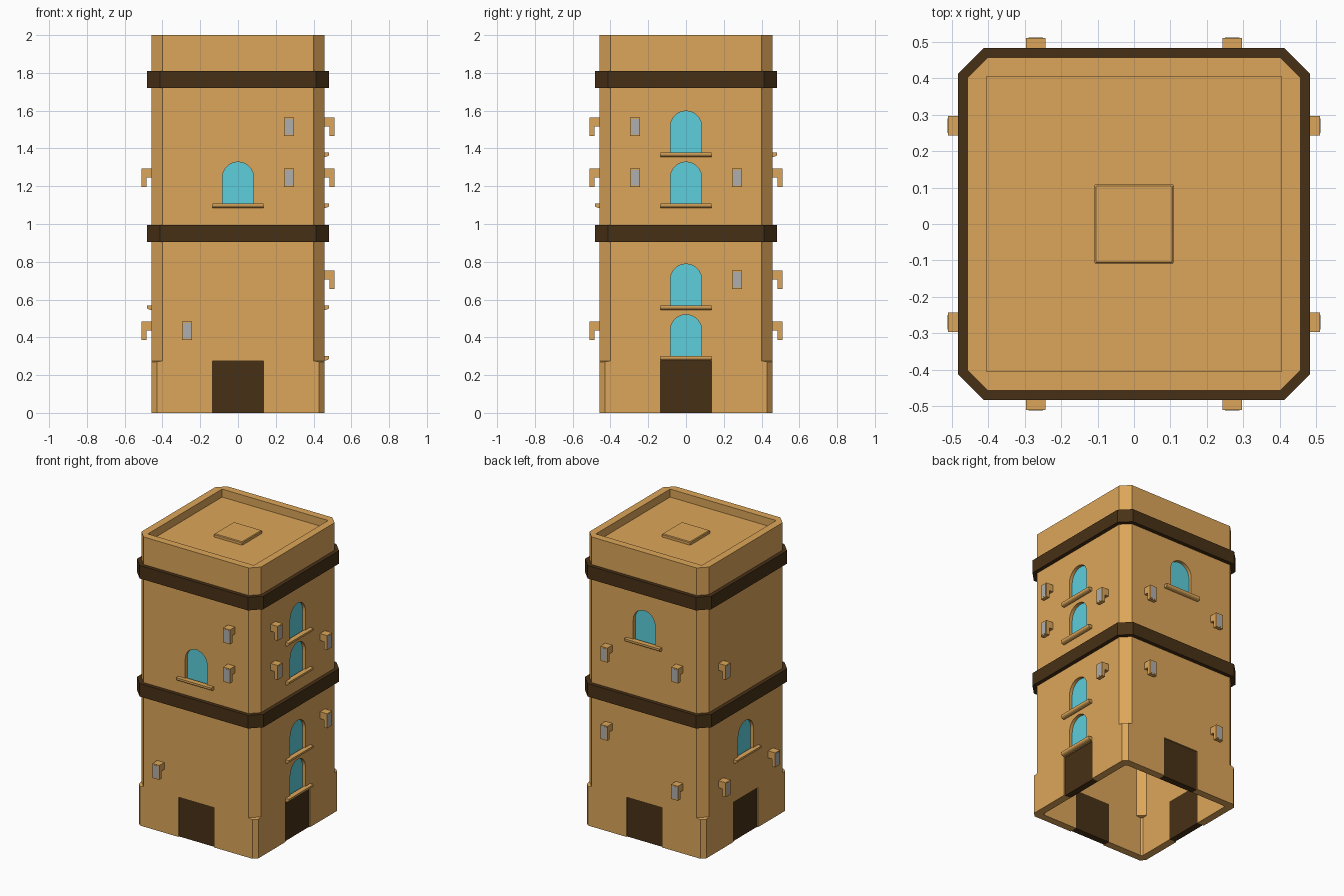
import bpy, bmesh
from math import pi, sin, cos
from mathutils import Matrix, Vector

if "Cube" in bpy.data.objects:
    bpy.data.objects.remove(bpy.data.objects["Cube"])

WALL = 0.457          # half width of the tower
IN = 0.405            # half width of the inside


def material(name, rgb):
    m = bpy.data.materials.new(name)
    m.diffuse_color = (*rgb, 1)
    m.use_nodes = True
    m.node_tree.nodes["Principled BSDF"].inputs["Base Color"].default_value = m.diffuse_color
    return m


CLAY = material("clay", (0.72, 0.38, 0.10))
WOOD = material("dark_wood", (0.064, 0.03, 0.008))
GLASS = material("glass", (0.11, 0.62, 0.71))
GREY = material("grey_panel", (0.43, 0.43, 0.43))


def finish(name, bm, mat):
    bmesh.ops.recalc_face_normals(bm, faces=bm.faces)
    me = bpy.data.meshes.new(name)
    bm.to_mesh(me)
    bm.free()
    ob = bpy.data.objects.new(name, me)
    bpy.context.collection.objects.link(ob)
    if mat:
        me.materials.append(mat)
    return ob


def octagon(bm, half, ch, z):
    k = half - ch
    pts = [(k, -half), (half, -k), (half, k), (k, half),
           (-k, half), (-half, k), (-half, -k), (-k, -half)]
    return [bm.verts.new((x, y, z)) for x, y in pts]


def loft(name, rings, mat, closed=False):
    """Skin (half width, corner chamfer, z) octagons; cap the ends or close the loop."""
    bm = bmesh.new()
    loops = [octagon(bm, *r) for r in rings]
    pairs = list(zip(loops, loops[1:]))
    if closed:
        pairs.append((loops[-1], loops[0]))
    else:
        bm.faces.new(loops[0])
        bm.faces.new(loops[-1])
    for a, b in pairs:
        for i in range(8):
            j = (i + 1) % 8
            bm.faces.new((a[i], a[j], b[j], b[i]))
    return finish(name, bm, mat)


def prism(bm, side, at, pts):
    """at(p, end) gives (u, outward, z) on a wall; side 0..3 = front, right, back, left."""
    rot = Matrix.Rotation(side * pi / 2, 3, 'Z')
    ends = []
    for e in (0, 1):
        ring = []
        for p in pts:
            u, d, z = at(p, e)
            ring.append(bm.verts.new(rot @ Vector((u, -d, z))))
        ends.append(ring)
    a, b = ends
    bm.faces.new(a)
    bm.faces.new(b)
    n = len(pts)
    for i in range(n):
        j = (i + 1) % n
        bm.faces.new((a[i], a[j], b[j], b[i]))


def panel(bm, side, pts, d0, d1):          # front outline pushed through the wall
    prism(bm, side, lambda p, e: (p[0], (d0, d1)[e], p[1]), pts)


def moulding(bm, side, pts, u0, u1):       # side profile run along the wall
    prism(bm, side, lambda p, e: ((u0, u1)[e], p[0], p[1]), pts)


def rect(u0, u1, z0, z1):
    return [(u0, z0), (u1, z0), (u1, z1), (u0, z1)]


def arch(z):
    r = 0.083
    return [(-r, z), (r, z)] + [(r * cos(a * pi / 16), z + 0.155 + r * sin(a * pi / 16))
                                for a in range(17)]


# window bases and lamp (u, base) positions per wall
WINDOWS = [[1.09], [1.36, 1.09, 0.55, 0.282], [1.36], [0.55]]
LAMPS = [[(0.27, 1.465), (0.27, 1.195), (-0.27, 0.385)],
         [(-0.27, 1.465), (-0.27, 1.195), (0.27, 1.195), (0.27, 0.655)],
         [(-0.27, 1.195), (-0.27, 0.655), (0.27, 1.195), (0.27, 0.385)],
         [(-0.27, 1.195), (-0.27, 0.385), (0.27, 0.385)]]

# tower shell: inside ceiling, down the inside, up the outside, parapet, roof
tower = loft("tower_walls", [
    (IN, 0.045, 1.90), (IN, 0.045, 0.275), (IN, 0.012, 0.27), (IN, 0.012, 0),
    (WALL, 0.028, 0), (WALL, 0.028, 0.27), (WALL, 0.056, 0.275), (WALL, 0.056, 2.0),
    (IN, 0.001, 2.0), (IN, 0.001, 1.945)], CLAY)

# window recesses and door openings
cut = bmesh.new()
for s in range(4):
    panel(cut, s, rect(-0.135, 0.135, -0.05, 0.274), 0.38, 0.5)
    for z in WINDOWS[s]:
        panel(cut, s, arch(z), WALL - 0.025, 0.5)
cutter = finish("opening_cutter", cut, None)
cutter.hide_render = True
cutter.hide_set(True)
mod = tower.modifiers.new("openings", 'BOOLEAN')
mod.operation = 'DIFFERENCE'
mod.solver = 'EXACT'
mod.object = cutter

# dark bands
for name, z in (("middle_band", 0.905), ("top_band", 1.72)):
    loft(name, [(WALL - 0.005, 0.056, z), (0.483, 0.07, z),
                (0.483, 0.07, z + 0.09), (WALL - 0.005, 0.056, z + 0.09)], WOOD, closed=True)

# roof hatch
loft("roof_hatch", [(0.108, 0.001, 1.94), (0.108, 0.001, 1.962), (0.104, 0.001, 1.967)], CLAY)

# doors, glass, sills and lamps on every wall
doors, glass, sills, lamps, lights = (bmesh.new() for _ in range(5))
for s in range(4):
    panel(doors, s, rect(-0.135, 0.135, 0, 0.274), IN, WALL - 0.008)
    for z in WINDOWS[s]:
        panel(glass, s, arch(z), WALL - 0.03, WALL - 0.022)
        round_edge = [(WALL + 0.026 * cos(a * pi / 8), z + 0.009 - 0.014 * sin(a * pi / 8))
                      for a in range(5)]
        moulding(sills, s, round_edge + [(WALL - 0.01, z - 0.005), (WALL - 0.01, z + 0.019),
                                         (WALL + 0.026, z + 0.019)], -0.135, 0.135)
    for u, z in LAMPS[s]:
        moulding(lamps, s, [(WALL - 0.005, z + 0.052), (0.485, z + 0.052), (0.485, z),
                            (0.511, z), (0.511, z + 0.1), (WALL - 0.005, z + 0.1)],
                 u - 0.027, u + 0.027)
        panel(lights, s, rect(u - 0.02, u + 0.02, z + 0.008, z + 0.092), 0.5, 0.512)
finish("doors", doors, WOOD)
finish("window_glass", glass, GLASS)
finish("window_sills", sills, CLAY)
finish("wall_lamps", lamps, CLAY)
finish("lamp_panels", lights, GREY)
